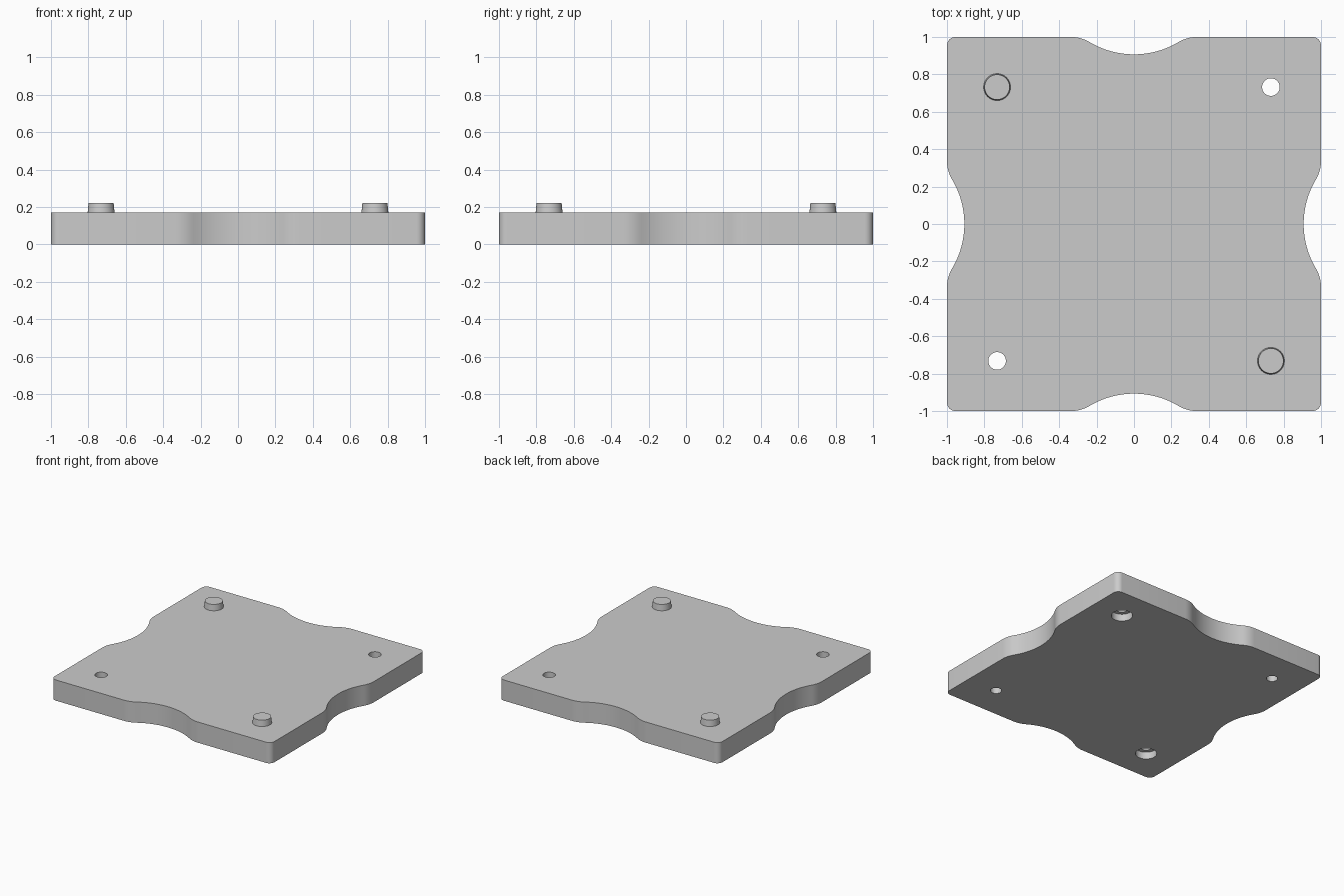
import bpy, bmesh, math
from mathutils import Matrix, Vector

if "Cube" in bpy.data.objects:
    bpy.data.objects.remove(bpy.data.objects["Cube"], do_unlink=True)

THICK, PEG_TOP, OFFSET = 0.17, 0.22, 0.732

grey = bpy.data.materials.new("plain grey")
grey.use_nodes = True
colour = (0.6, 0.6, 0.6, 1)
grey.diffuse_color = colour
grey.node_tree.nodes["Principled BSDF"].inputs["Base Color"].default_value = colour


def finish(bm, name):
    mesh = bpy.data.meshes.new(name)
    bmesh.ops.recalc_face_normals(bm, faces=bm.faces)
    bm.to_mesh(mesh)
    bm.free()
    mesh.materials.append(grey)
    obj = bpy.data.objects.new(name, mesh)
    bpy.context.collection.objects.link(obj)
    return obj


def smooth(obj):
    bpy.ops.object.select_all(action="DESELECT")
    obj.select_set(True)
    bpy.context.view_layer.objects.active = obj
    bpy.ops.object.shade_smooth_by_angle(angle=math.radians(30))


def cylinder(name, x, y, z0, z1, r0, r1):
    bm = bmesh.new()
    bmesh.ops.create_cone(bm, cap_ends=True, segments=48, radius1=r0, radius2=r1,
                          depth=z1 - z0, matrix=Matrix.Translation((x, y, (z0 + z1) / 2)))
    return finish(bm, name)


def arc(cx, cy, r, a0, a1, steps):
    return [Vector((cx + r * math.cos(a0 + (a1 - a0) * i / steps),
                    cy + r * math.sin(a0 + (a1 - a0) * i / steps), 0))
            for i in range(steps + 1)]


# One side of the outline: scallop with blended ends, then a rounded corner
R, blend, corner, dip = 0.465, 0.19, 0.045, 0.907
centre = dip + R
bx = math.sqrt((R + blend) ** 2 - (centre - 1 + blend) ** 2)
turn = math.asin(bx / (R + blend))
up, down = math.pi / 2, -math.pi / 2
side = arc(1 - corner, 1 - corner, corner, 0, up, 8)
side += arc(bx, 1 - blend, blend, up, up + turn, 8)
side += arc(0, centre, R, down + turn, down - turn, 24)[1:]
side += arc(-bx, 1 - blend, blend, up - turn, up, 8)[1:]

# Plate: the side repeated four times and extruded
bm = bmesh.new()
outline = [Matrix.Rotation(k * up, 3, "Z") @ p for k in range(4) for p in side]
base = bm.faces.new([bm.verts.new(p) for p in outline])
top = bmesh.ops.extrude_face_region(bm, geom=[base])["geom"]
bmesh.ops.translate(bm, vec=(0, 0, THICK),
                    verts=[v for v in top if isinstance(v, bmesh.types.BMVert)])
plate = finish(bm, "plate")


def cut(cutter):
    mod = plate.modifiers.new("hole", "BOOLEAN")
    mod.operation, mod.solver, mod.object = "DIFFERENCE", "EXACT", cutter
    bpy.context.view_layer.objects.active = plate
    bpy.ops.object.modifier_apply(modifier=mod.name)
    bpy.data.objects.remove(cutter, do_unlink=True)


for s, label in ((1, "left"), (-1, "right")):
    p = s * OFFSET
    # Through holes with wide sockets underneath
    cut(cylinder("hole_cutter", p, p, -0.1, 0.3, 0.047, 0.047))
    cut(cylinder("socket_cutter", p, p, -0.1, 0.058, 0.08, 0.08))
    # Blind holes under the pegs
    cut(cylinder("blind_cutter", p, -p, -0.1, 0.12, 0.042, 0.042))
    # Tapered locating pegs
    smooth(cylinder(label + "_peg", p, -p, THICK - 0.01, PEG_TOP, 0.073, 0.067))

smooth(plate)
